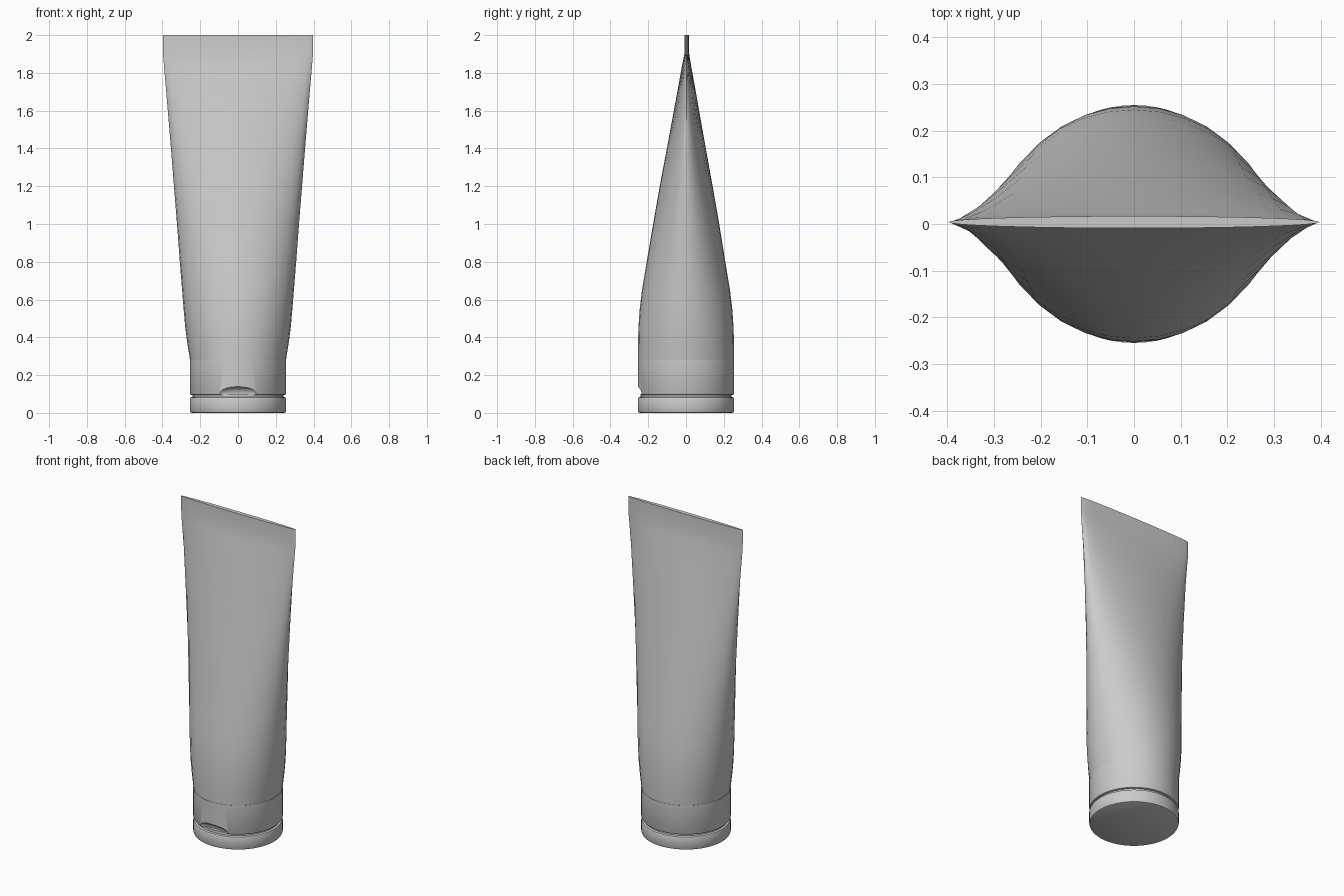
import bpy, bmesh
from math import cos, sin, pi, radians

if "Cube" in bpy.data.objects:
    bpy.data.objects.remove(bpy.data.objects["Cube"])


def loft(name, rings, sides, cap_bottom=True, cap_top=True, angle=35):
    """Skin elliptical rings given as (z, half width, half depth, y shift)."""
    bm = bmesh.new()
    loops = []
    for z, a, b, dy in rings:
        loops.append([bm.verts.new((a * cos(2 * pi * i / sides),
                                    b * sin(2 * pi * i / sides) + dy, z))
                      for i in range(sides)])
    for lo, hi in zip(loops, loops[1:]):
        for i in range(sides):
            j = (i + 1) % sides
            bm.faces.new((lo[i], lo[j], hi[j], hi[i]))
    if cap_bottom:
        bm.faces.new(loops[0][::-1])
    if cap_top:
        bm.faces.new(loops[-1])
    mesh = bpy.data.meshes.new(name)
    bm.to_mesh(mesh)
    bm.free()
    obj = bpy.data.objects.new(name, mesh)
    bpy.context.collection.objects.link(obj)
    bpy.ops.object.select_all(action='DESELECT')
    obj.select_set(True)
    bpy.context.view_layer.objects.active = obj
    bpy.ops.object.shade_smooth_by_angle(angle=radians(angle))
    return obj


def turned(name, profile, sides=64):
    return loft(name, [(z, r, r, 0) for r, z in profile], sides)


# Squeezed tube: round at the cap, flattening to a crimped seam
loft("tube_body", [
    (0.28, 0.254, 0.254, 0),
    (0.36, 0.267, 0.254, 0),
    (0.45, 0.279, 0.252, 0),
    (0.55, 0.288, 0.245, 0),
    (0.65, 0.296, 0.233, 0),
    (0.80, 0.308, 0.208, 0),
    (1.00, 0.323, 0.175, 0.001),
    (1.20, 0.339, 0.140, 0.001),
    (1.45, 0.359, 0.094, 0.002),
    (1.70, 0.380, 0.049, 0.003),
    (1.85, 0.393, 0.022, 0.003),
    (1.90, 0.397, 0.013, 0.004),
    (2.00, 0.398, 0.013, 0.004)], 32, cap_bottom=False)

# Flip lid at the foot, with the recessed neck above it
turned("lid", [(0.246, 0), (0.252, 0.003), (0.255, 0.009), (0.255, 0.074),
               (0.252, 0.081), (0.246, 0.084), (0.240, 0.084), (0.240, 0.1)])

# Cap collar
collar = turned("cap_collar", [(0.247, 0.095), (0.252, 0.097), (0.255, 0.103),
                               (0.255, 0.28)])

# Thumb notch scooped out of the collar front
bpy.ops.mesh.primitive_uv_sphere_add(segments=48, ring_count=24, radius=1,
                                     location=(0, -0.265, 0.097))
cutter = bpy.context.object
cutter.name = "thumb_notch_cutter"
cutter.scale = (0.13, 0.045, 0.043)
cutter.hide_render = True
cutter.hide_set(True)
notch = collar.modifiers.new("thumb_notch", 'BOOLEAN')
notch.operation = 'DIFFERENCE'
notch.solver = 'EXACT'
notch.object = cutter
